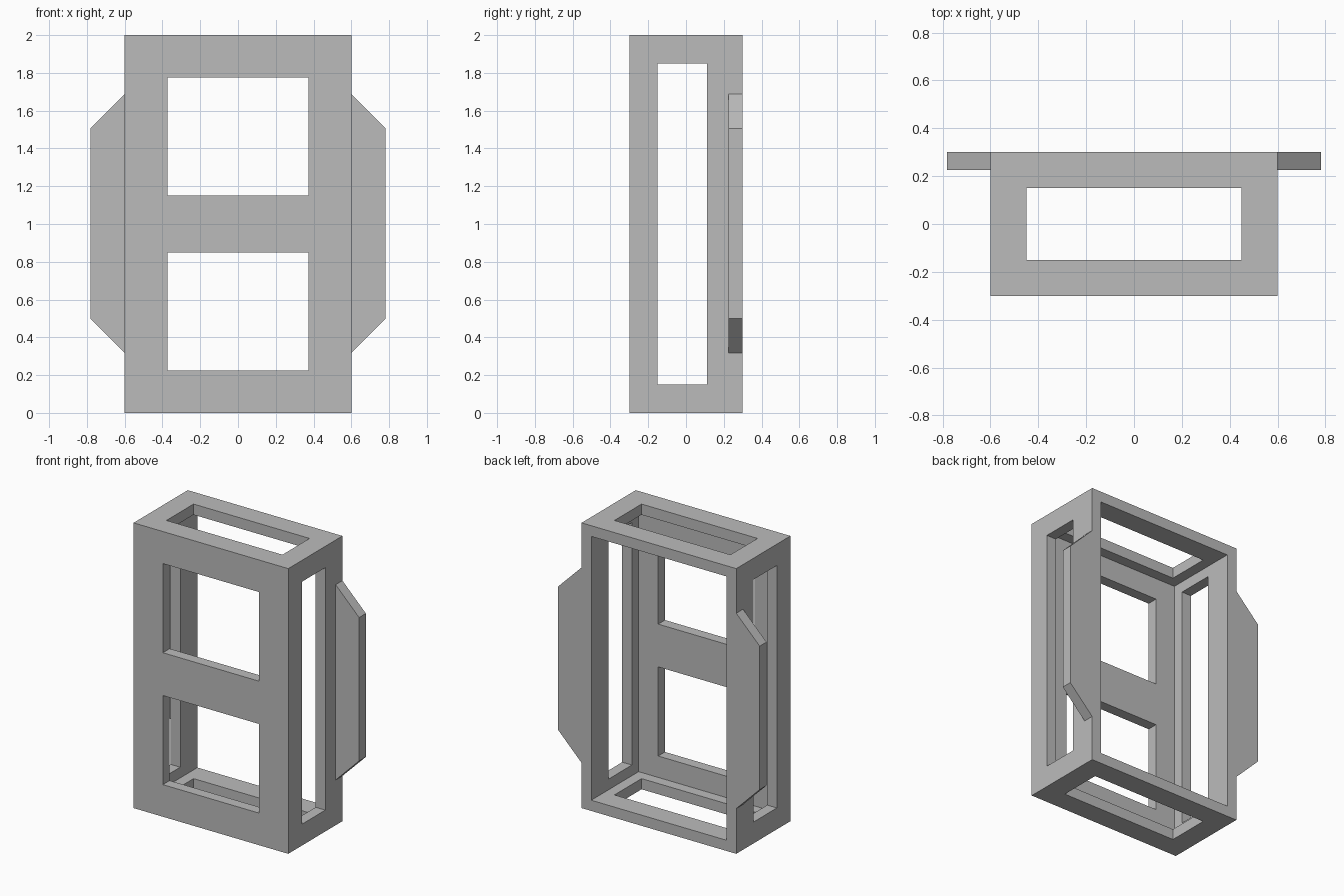
import bpy, bmesh

cube = bpy.data.objects.get("Cube")
if cube:
    bpy.data.objects.remove(cube, do_unlink=True)

WALL = 0.075

grey = bpy.data.materials.new("plain grey")
grey.use_nodes = True
colour = (0.5, 0.5, 0.5, 1)
grey.diffuse_color = colour
grey.node_tree.nodes["Principled BSDF"].inputs["Base Color"].default_value = colour


def add_object(name, bm):
    bmesh.ops.recalc_face_normals(bm, faces=bm.faces)
    mesh = bpy.data.meshes.new(name)
    bm.to_mesh(mesh)
    bm.free()
    mesh.materials.append(grey)
    obj = bpy.data.objects.new(name, mesh)
    bpy.context.collection.objects.link(obj)
    return obj


def box(name, x, y, z):
    """Box spanning the given (low, high) range on each axis."""
    bm = bmesh.new()
    bmesh.ops.create_cube(bm, size=1)
    for v in bm.verts:
        v.co = [r[0] if c < 0 else r[1] for c, r in zip(v.co, (x, y, z))]
    return add_object(name, bm)


def prism(name, outline, y0, y1):
    """Extrude an (x, z) outline along y."""
    bm = bmesh.new()
    face = bm.faces.new([bm.verts.new((x, y0, z)) for x, z in outline])
    ext = bmesh.ops.extrude_face_region(bm, geom=[face])["geom"]
    for v in ext:
        if isinstance(v, bmesh.types.BMVert):
            v.co.y = y1
    return add_object(name, bm)


def apply(obj, mod):
    bpy.context.view_layer.objects.active = obj
    bpy.ops.object.modifier_apply(modifier=mod.name)


def cut(obj, cutter):
    mod = obj.modifiers.new("cut", 'BOOLEAN')
    mod.operation = 'DIFFERENCE'
    mod.solver = 'EXACT'
    mod.object = cutter
    cutter.hide_render = True
    apply(obj, mod)
    bpy.data.objects.remove(cutter, do_unlink=True)


# Housing: a box hollowed from the open back
housing = box("housing", (-0.6, 0.6), (-0.3, 0.3), (0, 2))
cut(housing, box("cavity", (-0.6 + WALL, 0.6 - WALL), (-0.3 + WALL, 0.5), (WALL, 2 - WALL)))

# Windows: two in front, one through both sides, one through top and bottom
for low, high in ((0.225, 0.85), (1.15, 1.775)):
    cut(housing, box("front_window", (-0.373, 0.373), (-0.5, 0), (low, high)))
cut(housing, box("side_window", (-1, 1), (-0.15, 0.11), (0.15, 1.85)))
cut(housing, box("end_window", (-0.45, 0.45), (-0.15, 0.15), (-1, 3)))

# Mounting flanges with chamfered ends and screw holes, mirrored to both sides
flange = prism("mounting_flanges",
               [(0.6, 0.317), (0.782, 0.499), (0.782, 1.505), (0.6, 1.687)],
               0.3 - WALL, 0.3)
for z in (0.59, 1.415):
    bm = bmesh.new()
    bmesh.ops.create_cone(bm, cap_ends=True, segments=16, radius1=0.016, radius2=0.016, depth=1)
    for v in bm.verts:
        v.co = (v.co.x + 0.69, v.co.z, v.co.y + z)
    cut(flange, add_object("screw_hole", bm))
mirror = flange.modifiers.new("mirror", 'MIRROR')
mirror.use_mirror_merge = False
apply(flange, mirror)
